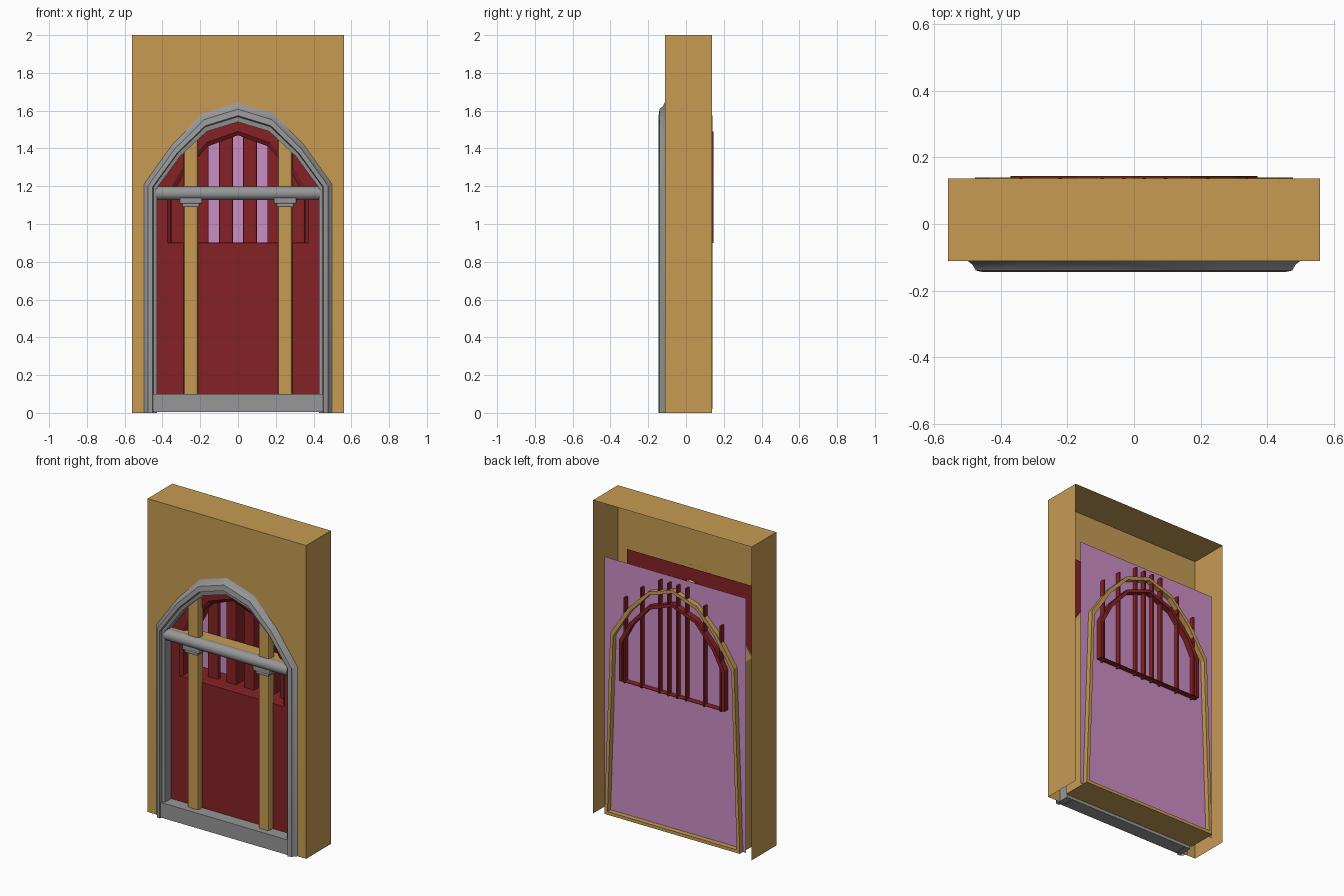
import bpy, bmesh, math

if "Cube" in bpy.data.objects:
    bpy.data.objects.remove(bpy.data.objects["Cube"])


def mat(name, c):
    m = bpy.data.materials.new(name)
    m.diffuse_color = (*c, 1)
    m.use_nodes = True
    m.node_tree.nodes["Principled BSDF"].inputs["Base Color"].default_value = m.diffuse_color
    return m


GOLD = mat("sandy_gold", (0.57, 0.33, 0.088))
RED = mat("dark_red", (0.235, 0.016, 0.018))
GREY = mat("stone_grey", (0.31, 0.31, 0.31))
PINK = mat("pink_glass", (0.60, 0.27, 0.56))


def finish(name, bm, m, smooth=None):
    me = bpy.data.meshes.new(name)
    bm.to_mesh(me)
    bm.free()
    me.materials.append(m)
    ob = bpy.data.objects.new(name, me)
    bpy.context.collection.objects.link(ob)
    if smooth:
        bpy.context.view_layer.objects.active = ob
        ob.select_set(True)
        bpy.ops.object.shade_smooth_by_angle(angle=math.radians(smooth))
        ob.select_set(False)
    return ob


def box(name, x, y, z, m, bevel=0):
    bm = bmesh.new()
    bmesh.ops.create_cube(bm, size=1)
    for v in bm.verts:
        v.co = [a[0] if c < 0 else a[1] for a, c in zip((x, y, z), v.co)]
    ob = finish(name, bm, m)
    if bevel:
        b = ob.modifiers.new("soft_edges", "BEVEL")
        b.width, b.segments = bevel, 2
    return ob


def sheet(name, polys, y, m):
    """Flat upright polygons facing the front."""
    bm = bmesh.new()
    for p in polys:
        bm.faces.new([bm.verts.new((x, y, z)) for x, z in p])
    return finish(name, bm, m)


def loft(name, loops, m, closed, ring=False, smooth=None):
    """Bridge successive (outline, y) loops."""
    bm = bmesh.new()
    rows = [[bm.verts.new((x, y, z)) for x, z in o] for o, y in loops]
    n = len(rows[0])
    for i in range(len(rows) - (0 if ring else 1)):
        a, b = rows[i], rows[(i + 1) % len(rows)]
        for j in range(n if closed else n - 1):
            k = (j + 1) % n
            bm.faces.new((a[j], a[k], b[k], b[j]))
    bmesh.ops.recalc_face_normals(bm, faces=bm.faces)
    return finish(name, bm, m, smooth)


def mirror(half):
    """Right half of an arch, bottom to apex, to a full outline."""
    return half + [(-x, z) for x, z in half[-2::-1]]


OUT = [(.5, 0), (.5, 1.21), (.35, 1.42), (.19, 1.585), (0, 1.645)]
INN = [(.43, 0), (.43, 1.19), (.305, 1.36), (.165, 1.49), (0, 1.54)]


def arch(t):
    return mirror([(a + (c - a) * t, b + (d - b) * t) for (a, b), (c, d) in zip(OUT, INN)])


# Hollow wall: front with arched opening, sides and top, open back and base
sheet("wall_front", [[(-.56, 0), (-.56, 2), (.56, 2), (.56, 0)] + arch(.5)], -.112, GOLD)
wall = [(.56, 0), (.56, 2), (-.56, 2), (-.56, 0)]
loft("wall_sides", [(wall, -.112), (wall, .137)], GOLD, False)

# Stone door surround with moulded profile
loft("stone_surround", [(arch(0), -.111), (arch(.2), -.122), (arch(.35), -.14),
                        (arch(.68), -.145), (arch(.74), -.126), (arch(1), -.122),
                        (arch(1), -.05)], GREY, False, smooth=30)
box("stone_sill", (-.47, .47), (-.138, -.05), (0.004, .1), GREY)

# Red door panel with arched window cut out
WIN = [(.372, .9), (.372, 1.16), (.3, 1.29), (.17, 1.43), (0, 1.49)]
win = mirror(WIN)
sheet("door_panel", [[(-.46, .02), (-.46, .9), (.46, .9), (.46, .02)],
                     [(-.46, .9), (-.46, 1.64), (.46, 1.64), (.46, .9)] + win], -.06, RED)

# Window frame tunnel running through to the back
inner = mirror([(x * .95, .91 if i == 0 else z - .02) for i, (x, z) in enumerate(WIN)])
sill_in = [(x, .903 if z < .92 else z) for x, z in inner]
loft("window_frame", [(win, -.06), (sill_in, -.045), (sill_in, .145), (win, .145)],
     RED, True, ring=True)

# Window bars: front strip with return plates poking through the glass
for s in (-1, 1):
    for c, top, sides in ((.063, 1.61, (.031, .095)), (.192, 1.53, (.222,)), (.317, 1.435, (.34,))):
        x = s * c
        box("window_bar", (x - .037, x + .037), (.02, .05), (.89, min(top, 1.5)), RED, .008)
        for e in sides:
            box("bar_plate", (s * e - .005, s * e + .005), (.04, .138), (.89, top), RED)

# Pink glass backing
sheet("glass_panel", [[(-.5, .02), (-.5, 1.645), (.5, 1.645), (.5, .02)]], .108, PINK)

# Gold door lining passing through the glass
LIN = [(.478, .02), (.437, 1.19), (.31, 1.38), (.17, 1.52), (0, 1.575)]
lin_o = mirror(LIN)
lin_i = mirror([(x * .955, .04 if i == 0 else z - .02) for i, (x, z) in enumerate(LIN)])
loft("door_lining", [(lin_o, -.045), (lin_o, .14), (lin_i, .14), (lin_i, -.045)],
     GOLD, True, ring=True)

# Timber posts with stone collars
for s in (-1, 1):
    x = s * .25
    box("timber_post", (x - .038, x + .038), (-.1, -.04), (.03, 1.46), GOLD, .012)
    box("post_collar", (x - .06, x + .06), (-.122, -.045), (1.108, 1.14), GREY, .006)
    box("collar_foot", (x - .045, x + .045), (-.114, -.045), (1.09, 1.11), GREY, .004)

# Cross beam and round stone rail
box("cross_beam", (-.43, .43), (-.09, 0), (1.135, 1.195), GOLD)
bm = bmesh.new()
bmesh.ops.create_cone(bm, cap_ends=True, segments=16, radius1=.036, radius2=.036, depth=.87)
for v in bm.verts:
    a, b, c = v.co
    v.co = (c, b - .095, a + 1.163)
bmesh.ops.recalc_face_normals(bm, faces=bm.faces)
finish("round_rail", bm, GREY, 40)
